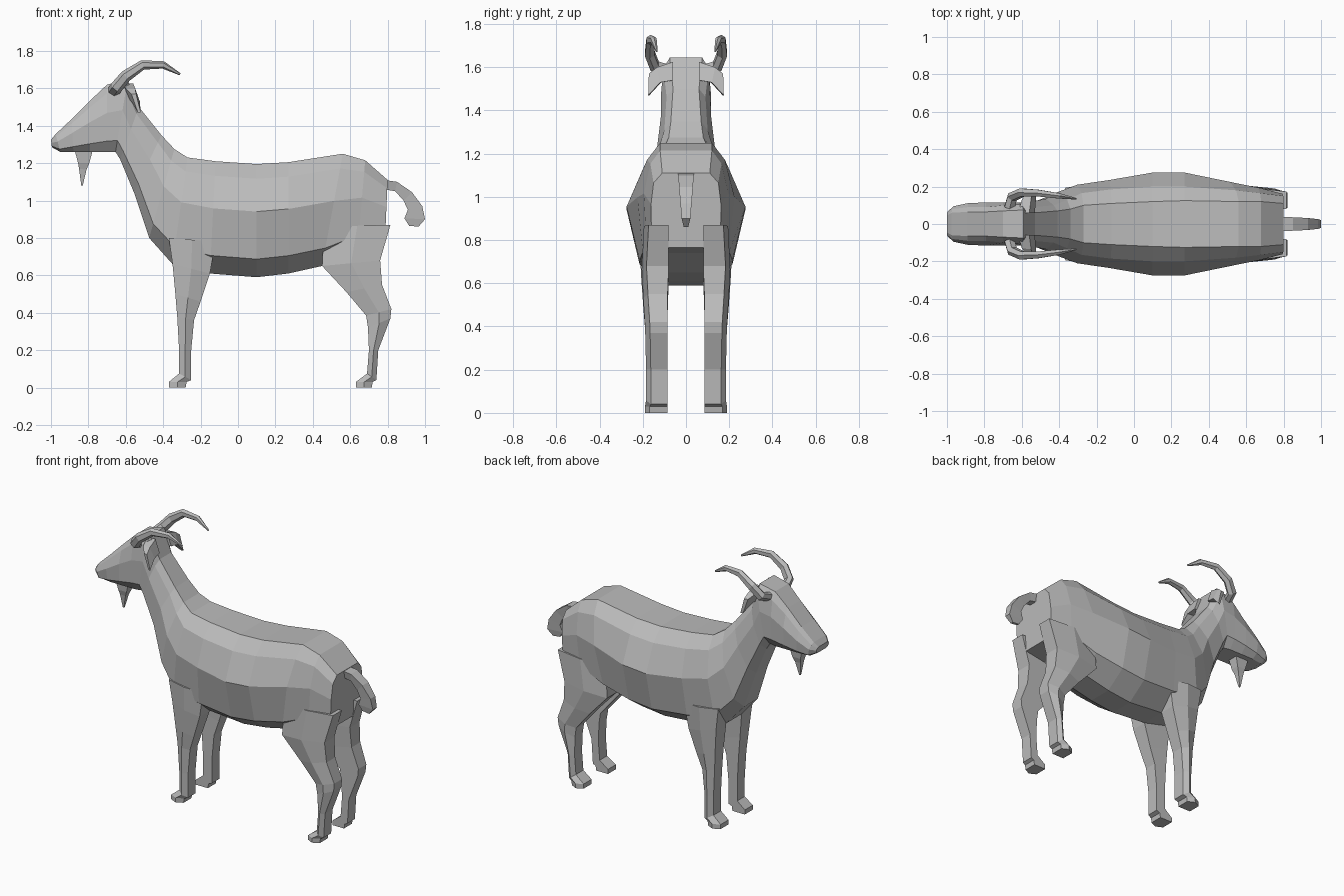
import bpy, bmesh, math
from mathutils import Vector

grey = bpy.data.materials.new("coat_grey")
grey.diffuse_color = (0.5, 0.5, 0.5, 1)


def loft(name, rings):
    """Skin equal-length closed rings, capping both ends."""
    bm = bmesh.new()
    rows = [[bm.verts.new(p) for p in r] for r in rings]
    n = len(rows[0])
    for a, b in zip(rows, rows[1:]):
        for i in range(n):
            j = (i + 1) % n
            bm.faces.new((a[i], a[j], b[j], b[i]))
    bm.faces.new(rows[0][::-1])
    bm.faces.new(rows[-1])
    bmesh.ops.recalc_face_normals(bm, faces=bm.faces)
    me = bpy.data.meshes.new(name)
    bm.to_mesh(me)
    bm.free()
    me.materials.append(grey)
    ob = bpy.data.objects.new(name, me)
    bpy.context.collection.objects.link(ob)
    return ob


def pair(name, rings):
    """Build a part on both sides of the body."""
    for side, s in (("left", -1), ("right", 1)):
        loft(f"{side}_{name}", [[(x, y * s, z) for x, y, z in r] for r in rings])


def torso_ring(xt, zt, xb, zb, wt, wu, wm, wl, wb, lower=0.84):
    """Slanted cross-section from a top point to a bottom point."""
    half = [(0, wt), (0.13, wu), (0.42, wm), (lower, wl), (1, wb)]
    pts = [(xt + (xb - xt) * t, w, zt + (zb - zt) * t) for t, w in half]
    return pts + [(x, -y, z) for x, y, z in pts[::-1]]


# Body, neck and head in one skin, muzzle to rump
stations = [
    (-1.00, 1.325, -0.995, 1.285, .045, .055, .065, .06, .04),
    (-0.975, 1.355, -0.95, 1.26, .06, .08, .095, .09, .06),
    (-0.89, 1.435, -0.88, 1.26, .065, .09, .112, .105, .07),
    (-0.79, 1.535, -0.79, 1.26, .065, .09, .115, .11, .07),
    (-0.70, 1.62, -0.70, 1.26, .07, .10, .115, .11, .07),
    (-0.59, 1.645, -0.655, 1.26, .075, .105, .115, .11, .06),
    (-0.53, 1.50, -0.63, 1.22, .06, .09, .115, .11, .06),
    (-0.41, 1.35, -0.555, 1.04, .07, .10, .135, .12, .06),
    (-0.34, 1.275, -0.475, 0.80, .08, .13, .175, .15, .07),
    (-0.27, 1.23, -0.35, 0.66, .10, .165, .21, .19, .08),
    (-0.12, 1.21, -0.15, 0.61, .11, .185, .235, .20, .08),
    (0.10, 1.195, 0.10, 0.59, .12, .20, .275, .215, .08),
    (0.27, 1.205, 0.27, 0.61, .125, .20, .275, .215, .08),
    (0.56, 1.25, 0.45, 0.65, .12, .18, .225, .20, .08),
    (0.68, 1.215, 0.64, 0.74, .12, .165, .195, .185, .08),
    (0.80, 1.11, 0.785, 0.765, .11, .15, .162, .16, .08),
]
loft("body", [torso_ring(*s) for s in stations])


# Legs: rows of front edge, back edge, inner y, outer y
def leg_ring(xf, zf, xb, zb, yin, yout):
    edge = yout - 0.022
    mid = ((xf + xb) / 2, yout, (zf + zb) / 2)
    return [(xf, yin, zf), (xf, edge, zf), mid, (xb, edge, zb), (xb, yin, zb)]


front_leg = [
    (-0.37, .80, -0.12, .78, .07, .215),
    (-0.35, .66, -0.15, .61, .08, .208),
    (-0.335, .50, -0.20, .46, .085, .197),
    (-0.325, .38, -0.235, .36, .085, .188),
    (-0.315, .20, -0.25, .20, .085, .185),
    (-0.315, .075, -0.25, .04, .085, .185),
    (-0.37, .03, -0.275, .03, .085, .19),
    (-0.37, 0, -0.28, 0, .085, .19),
]
hind_leg = [
    (0.46, .86, 0.815, .87, .08, .195),
    (0.45, .65, 0.76, .68, .08, .205),
    (0.58, .51, 0.77, .55, .085, .198),
    (0.685, .385, 0.82, .42, .085, .19),
    (0.695, .32, 0.815, .37, .085, .188),
    (0.70, .20, 0.75, .20, .085, .185),
    (0.69, .075, 0.74, .04, .085, .185),
    (0.63, .03, 0.72, .03, .085, .19),
    (0.63, 0, 0.715, 0, .085, .19),
]
pair("front_leg", [leg_ring(*r) for r in front_leg])
pair("hind_leg", [leg_ring(*r) for r in hind_leg])

# Horns: tapered tubes swept along a backward arc
path = [Vector(p) for p in ((-.665, .09, 1.585), (-.65, .145, 1.605), (-.60, .168, 1.665),
                            (-.51, .165, 1.725), (-.40, .15, 1.725), (-.31, .135, 1.675))]
radii = [.034, .034, .032, .026, .02, .006]
horn = []
for i, (p, r) in enumerate(zip(path, radii)):
    t = (path[min(i + 1, 5)] - path[max(i - 1, 0)]).normalized()
    u = t.cross(Vector((0, 1, 0))).normalized()
    v = t.cross(u)
    angles = [math.tau * k / 6 for k in range(6)]
    horn.append([tuple(p + u * r * math.cos(a) + v * r * .8 * math.sin(a)) for a in angles])
pair("horn", horn)

# Ears: thin drooping flaps behind the horns
pair("ear", [
    [(-.62, .06, 1.625), (-.56, .06, 1.625), (-.53, .06, 1.54), (-.59, .06, 1.54)],
    [(-.60, .13, 1.60), (-.55, .135, 1.60), (-.525, .12, 1.53), (-.57, .115, 1.53)],
    [(-.57, .168, 1.57), (-.545, .172, 1.57), (-.52, .175, 1.47), (-.535, .17, 1.47)],
])


# Tail and beard: rows of two side-profile edges and a half width
def strip_ring(x1, z1, x2, z2, w, w2):
    return [(x1, -w, z1), (x1, w, z1), (x2, w2, z2), (x2, -w2, z2)]


loft("tail", [strip_ring(*r) for r in (
    (0.78, 1.11, 0.78, 1.06, .038, .025),
    (0.85, 1.10, 0.84, 1.05, .036, .025),
    (0.93, 1.045, 0.885, 1.0, .032, .022),
    (0.985, 0.97, 0.908, 0.95, .026, .02),
    (1.0, 0.90, 0.89, 0.905, .02, .015),
    (0.965, 0.86, 0.915, 0.865, .01, .008))])
loft("beard", [strip_ring(*r) for r in (
    (-.875, 1.275, -.775, 1.275, .035, .035),
    (-.855, 1.20, -.795, 1.20, .028, .028),
    (-.85, 1.17, -.81, 1.165, .018, .018),
    (-.838, 1.08, -.83, 1.08, .005, .005))])
